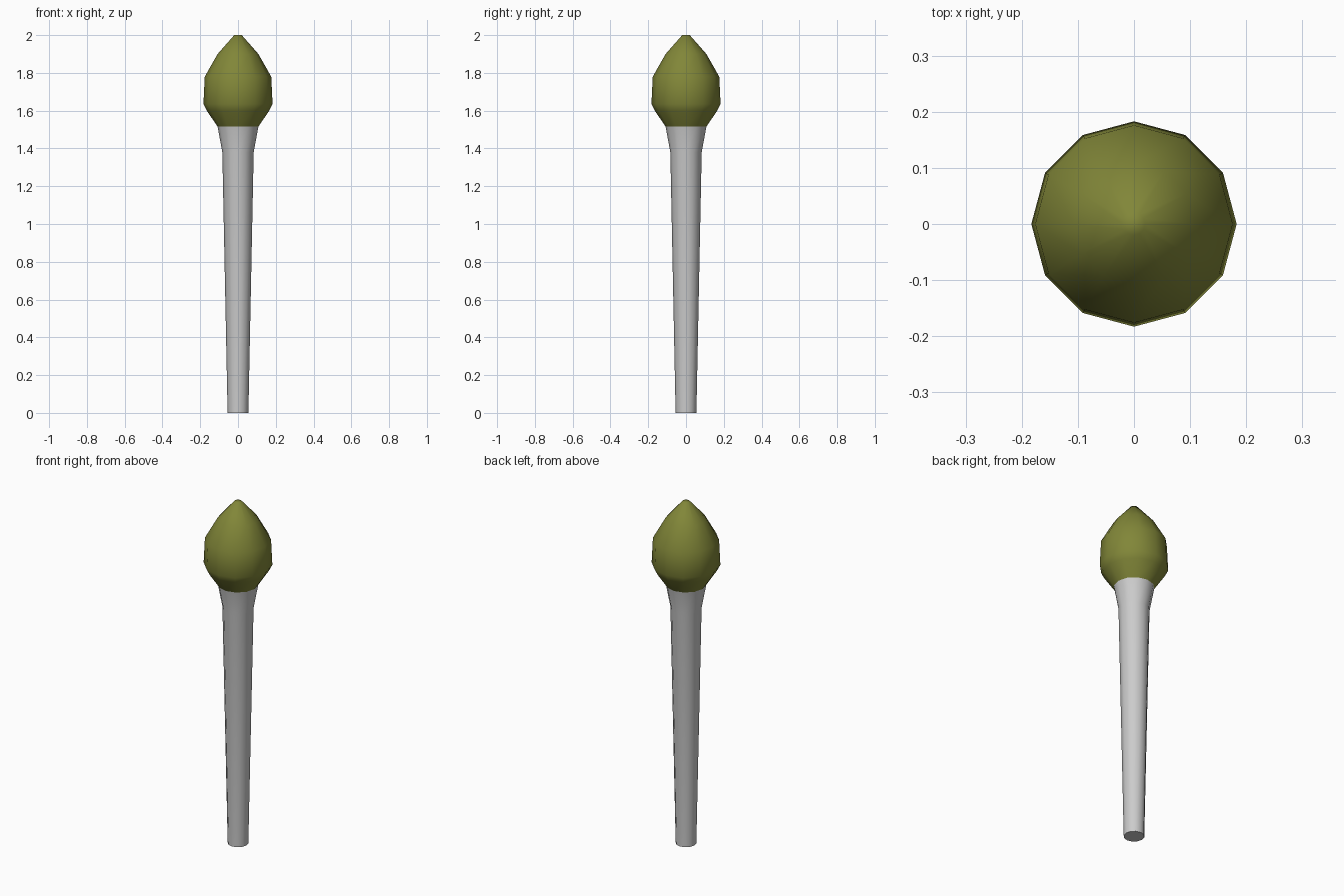
import bpy, bmesh, math

if "Cube" in bpy.data.objects:
    bpy.data.objects.remove(bpy.data.objects["Cube"])

SIDES = 12


def lathe(name, profile, cap_bottom=False, cap_top=False):
    """Revolve (radius, z) points around the z axis."""
    bm = bmesh.new()
    rings = [[bm.verts.new((r * math.cos(2 * math.pi * i / SIDES),
                            r * math.sin(2 * math.pi * i / SIDES), z))
              for i in range(SIDES)] for r, z in profile]
    for low, high in zip(rings, rings[1:]):
        for i in range(SIDES):
            j = (i + 1) % SIDES
            bm.faces.new((low[i], low[j], high[j], high[i]))
    if cap_bottom:
        bm.faces.new(rings[0][::-1])
    if cap_top:
        bm.faces.new(rings[-1])
    mesh = bpy.data.meshes.new(name)
    bm.to_mesh(mesh)
    bm.free()
    obj = bpy.data.objects.new(name, mesh)
    bpy.context.collection.objects.link(obj)
    bpy.ops.object.select_all(action='DESELECT')
    obj.select_set(True)
    bpy.context.view_layer.objects.active = obj
    bpy.ops.object.shade_smooth_by_angle(angle=math.radians(50))
    return obj


# Tapered handle with a flared collar
lathe("handle", [(0.055, 0), (0.083, 1.38), (0.108, 1.515)], cap_bottom=True)

# Pointed bud-shaped head
head = lathe("head", [(0.108, 1.515), (0.165, 1.60), (0.183, 1.635),
                      (0.176, 1.78), (0.108, 1.90), (0.02, 2.0)],
             cap_top=True)

olive = bpy.data.materials.new("olive")
olive.diffuse_color = (0.22, 0.24, 0.04, 1)
olive.use_nodes = True
olive.node_tree.nodes["Principled BSDF"].inputs["Base Color"].default_value = olive.diffuse_color
head.data.materials.append(olive)
